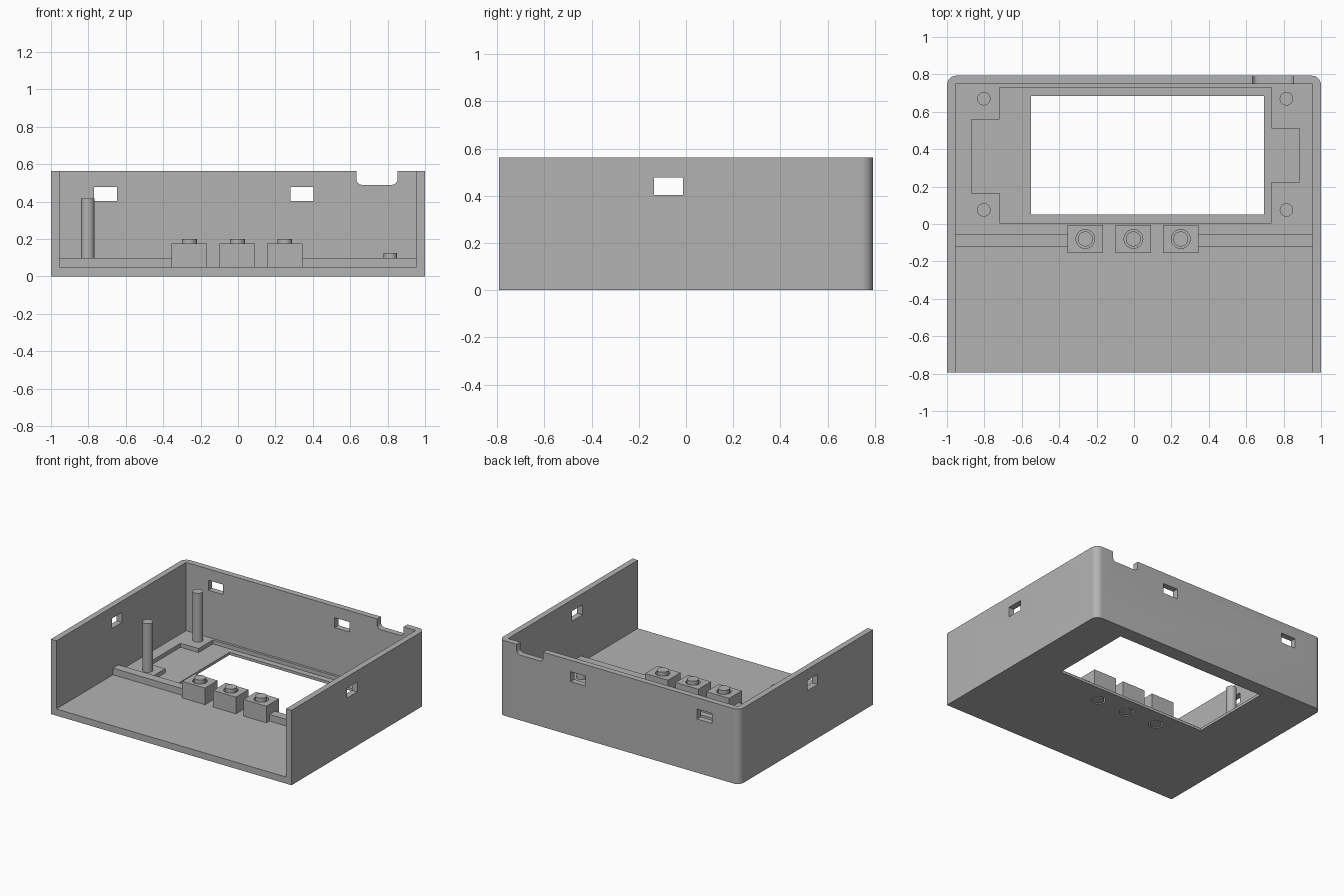
import bpy, bmesh, math

if "Cube" in bpy.data.objects:
    bpy.data.objects.remove(bpy.data.objects["Cube"])

grey = bpy.data.materials.new("plain_grey")
grey.diffuse_color = (0.45, 0.45, 0.45, 1)
grey.use_nodes = True
grey.node_tree.nodes["Principled BSDF"].inputs["Base Color"].default_value = grey.diffuse_color

D, H, WALL, FLOOR = 0.793, 0.563, 0.045, 0.05   # half depth, height, thicknesses


def finish(name, bm):
    bmesh.ops.recalc_face_normals(bm, faces=bm.faces)
    me = bpy.data.meshes.new(name)
    bm.to_mesh(me)
    bm.free()
    me.materials.append(grey)
    ob = bpy.data.objects.new(name, me)
    bpy.context.collection.objects.link(ob)
    return ob


def prism(name, pts, lo, hi, axis="z"):
    """Extrude an outline along z, or an x-z outline along y."""
    bm = bmesh.new()
    place = (lambda a, b, c: (a, b, c)) if axis == "z" else (lambda a, b, c: (a, c, b))
    low = [bm.verts.new(place(a, b, lo)) for a, b in pts]
    top = [bm.verts.new(place(a, b, hi)) for a, b in pts]
    bm.faces.new(low)
    bm.faces.new(top)
    for i in range(len(pts)):
        j = (i + 1) % len(pts)
        bm.faces.new((low[i], low[j], top[j], top[i]))
    return finish(name, bm)


def box(name, x0, x1, y0, y1, z0, z1):
    return prism(name, [(x0, y0), (x1, y0), (x1, y1), (x0, y1)], z0, z1)


def arc(cx, cy, r, a0, a1, n=10):
    return [(cx + r * math.cos(math.radians(a0 + (a1 - a0) * i / n)),
             cy + r * math.sin(math.radians(a0 + (a1 - a0) * i / n))) for i in range(n + 1)]


def rod(name, x, y, r, z0, z1):
    return prism(name, arc(x, y, r, 0, 360, 40)[:-1], z0, z1)


def activate(ob):
    bpy.ops.object.select_all(action="DESELECT")
    ob.select_set(True)
    bpy.context.view_layer.objects.active = ob


def cut(ob, cutters):
    activate(ob)
    for c in cutters:
        m = ob.modifiers.new("cut", "BOOLEAN")
        m.operation, m.solver, m.object = "DIFFERENCE", "EXACT", c
        bpy.ops.object.modifier_apply(modifier=m.name)
        bpy.data.objects.remove(c)


def smooth(ob):
    activate(ob)
    bpy.ops.object.shade_smooth_by_angle(angle=math.radians(30))


# Case: tray with rounded rear corners, open at the front
R = 0.05
case = prism("case", [(-1, -D), (1, -D)] + arc(1 - R, D - R, R, 0, 90)
             + arc(R - 1, D - R, R, 90, 180), 0, H)
BUTTONS = [-0.26, -0.003, 0.25]
BY = -0.08

cutters = [box("cavity", -1 + WALL, 1 - WALL, -1, D - WALL, FLOOR, 1)]
# Display recess with side tabs, then the through opening
cutters.append(prism("recess", [
    (-0.72, 0.005), (0.735, 0.005), (0.735, 0.225), (0.885, 0.225), (0.885, 0.51),
    (0.735, 0.51), (0.735, 0.73), (-0.72, 0.73), (-0.72, 0.56), (-0.87, 0.56),
    (-0.87, 0.165), (-0.72, 0.165)], 0.02, 0.2))
cutters.append(box("opening", -0.55, 0.695, 0.05, 0.685, -0.1, 0.2))
# Clip slots in the rear and side walls
for x in (-0.77, 0.28):
    cutters.append(box("rear_slot", x, x + 0.123, 0.6, 1, 0.403, 0.478))
cutters.append(box("side_slot", -1.2, 1.2, -0.135, -0.012, 0.403, 0.478))
# Cable notch with rounded lower corners
r = 0.03
cutters.append(prism("notch", arc(0.633 + r, 0.49 + r, r, 180, 270, 6)
                     + arc(0.853 - r, 0.49 + r, r, 270, 360, 6)
                     + [(0.853, 0.7), (0.633, 0.7)], 0.6, 1, "y"))
# Button holes in the underside
for x in BUTTONS:
    cutters.append(rod("button_hole", x, BY, 0.05, -0.1, 0.1))
cut(case, cutters)
smooth(case)

# Support rail, in pieces either side of the button housings
box("rail_left", -0.955, -0.355, -0.12, -0.055, FLOOR, 0.1)
box("rail_right", 0.345, 0.955, -0.12, -0.055, FLOOR, 0.1)

# Button housings with a clearance ring, and buttons passing through
for x in BUTTONS:
    housing = box("button_housing", x - 0.095, x + 0.095, -0.155, -0.006, FLOOR, 0.175)
    cut(housing, [rod("upper_hole", x, BY, 0.05, 0.12, 0.3),
                  rod("lower_hole", x, BY, 0.05, 0.0, 0.08)])
    smooth(housing)
    smooth(rod("button", x, BY, 0.04, 0.0, 0.2))

# Board posts: tall on the left, short on the right
for y in (0.075, 0.67):
    smooth(rod("tall_post", -0.803, y, 0.036, FLOOR, 0.417))
    smooth(rod("short_post", 0.815, y, 0.036, FLOOR, 0.125))
